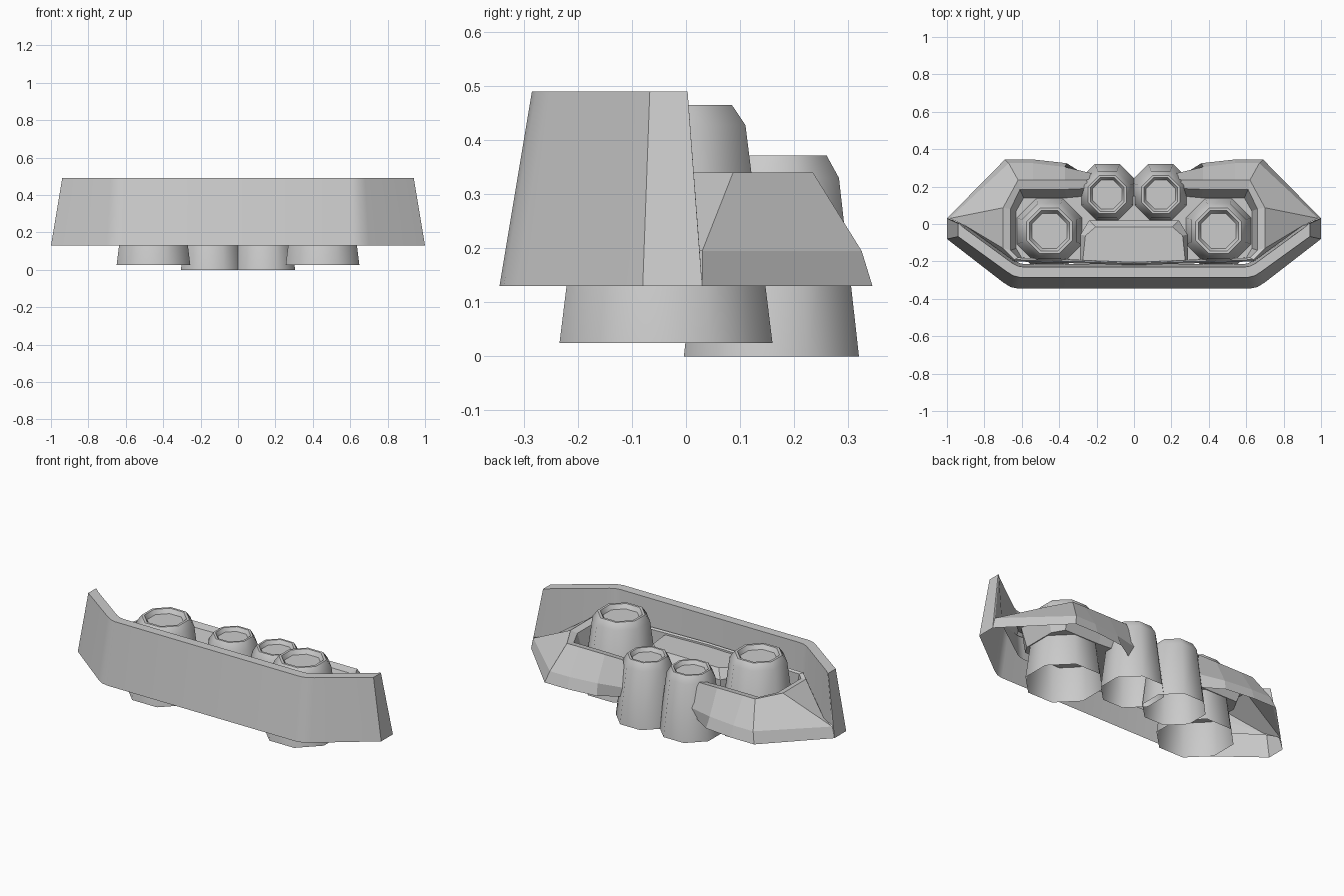
import bpy, bmesh
from math import cos, sin, pi, radians

if "Cube" in bpy.data.objects:
    bpy.data.objects.remove(bpy.data.objects["Cube"])


def finish(bm, name, angle=None):
    bmesh.ops.remove_doubles(bm, verts=bm.verts, dist=0.0005)
    bmesh.ops.recalc_face_normals(bm, faces=bm.faces)
    me = bpy.data.meshes.new(name)
    bm.to_mesh(me)
    bm.free()
    ob = bpy.data.objects.new(name, me)
    bpy.context.collection.objects.link(ob)
    if angle:
        bpy.ops.object.select_all(action='DESELECT')
        ob.select_set(True)
        bpy.context.view_layer.objects.active = ob
        bpy.ops.object.shade_smooth_by_angle(angle=radians(angle))
    return ob


def loft(bm, rings, closed=True, cap_end=False):
    rows = [[bm.verts.new(p) for p in r] for r in rings]
    for a, b in zip(rows, rows[1:]):
        n = len(a)
        for i in range(n if closed else n - 1):
            j = (i + 1) % n
            bm.faces.new((a[i], a[j], b[j], b[i]))
    if cap_end:
        bm.faces.new(rows[-1])
    return rows


def both_sides(half):
    return half + [(-x, y) for x, y in reversed(half)]


def at(pts, z):
    return [(x, y, z) for x, y in pts]


# Front wall: leaning outer skin, top edge and inner skin, open underneath
out_lo = both_sides([(1, .03), (1, -.08), (.70, -.312), (.66, -.337), (.62, -.345)])
out_hi = both_sides([(.94, .003), (.94, -.067), (.68, -.255), (.645, -.277), (.61, -.285)])
in_hi = both_sides([(.935, .003), (.91, -.02), (.65, -.21), (.62, -.225), (.59, -.23)])
in_lo = both_sides([(.98, .025), (.90, -.01), (.64, -.195), (.61, -.21), (.58, -.215)])
bm = bmesh.new()
rows = loft(bm, [at(out_lo, .13), at(out_hi, .49), at(in_hi, .49), at(in_lo, .2)],
            closed=False)
for i in (0, -1):
    bm.faces.new([r[i] for r in rows])
finish(bm, "front_wall", 30)

# Deck: skirt, sloped wings, raised rim and sunken floor, one sheet per side
rings = [
    at([(.24, .25), (.36, .325), (.54, .345), (.69, .345), (1, .03)], .13),
    at([(.20, .265), (.37, .305), (.54, .325), (.67, .325), (.985, .03)], .195)
    + [(.90, -.01, .21), (.64, -.2, .32), (0, -.22, .335)],
    at([(.25, .235), (.37, .235), (.54, .235), (.62, .235), (.70, .087),
        (.70, -.13), (.64, -.19), (0, -.21)], .34),
    at([(.25, .19), (.37, .185), (.54, .185), (.61, .185), (.66, .08),
        (.66, -.14), (.62, -.18), (0, -.205)], .33),
    at([(.25, .15), (.36, .14), (.54, .14), (.59, .14), (.63, .07),
        (.63, -.13), (.60, -.18), (0, -.20)], .22),
]
for side, label in ((1, "right"), (-1, "left")):
    bm = bmesh.new()
    flip = [[(side * x, y, z) for x, y, z in r] for r in rings]
    loft(bm, [flip[0], flip[1][:5]], closed=False)
    rows = loft(bm, flip[1:], closed=False)
    bm.faces.new(rows[-1] + [bm.verts.new((0, .15, .22))])
    finish(bm, label + "_deck")

# Centre block with chamfered rear corners
low = both_sides([(.29, -.21), (.285, -.055), (.24, .02)])
high = both_sides([(.275, -.205), (.26, -.063), (.205, -.015)])
bm = bmesh.new()
loft(bm, [at(low, .22), at(low, .27), at(high, .32)], cap_end=True)
finish(bm, "centre_block")


# Eight-sided tapered tubes, open below, with a chamfered rim and a sunken top
def tube(name, cx, cy, profile):
    bm = bmesh.new()
    k = 1 / cos(pi / 8)
    loft(bm, [[(cx + r * k * cos((i + .5) * pi / 4), cy + r * k * sin((i + .5) * pi / 4), z)
               for i in range(8)] for r, z in profile], cap_end=True)
    finish(bm, name, 46)


big = [(.197, .025), (.147, .428), (.122, .465), (.108, .465), (.094, .44)]
small = [(.162, 0), (.125, .33), (.102, .372), (.09, .372), (.078, .35)]
for s, label in ((1, "right"), (-1, "left")):
    tube(label + "_large_tube", s * .452, -.037, big)
    tube(label + "_small_tube", s * .143, .158, small)
